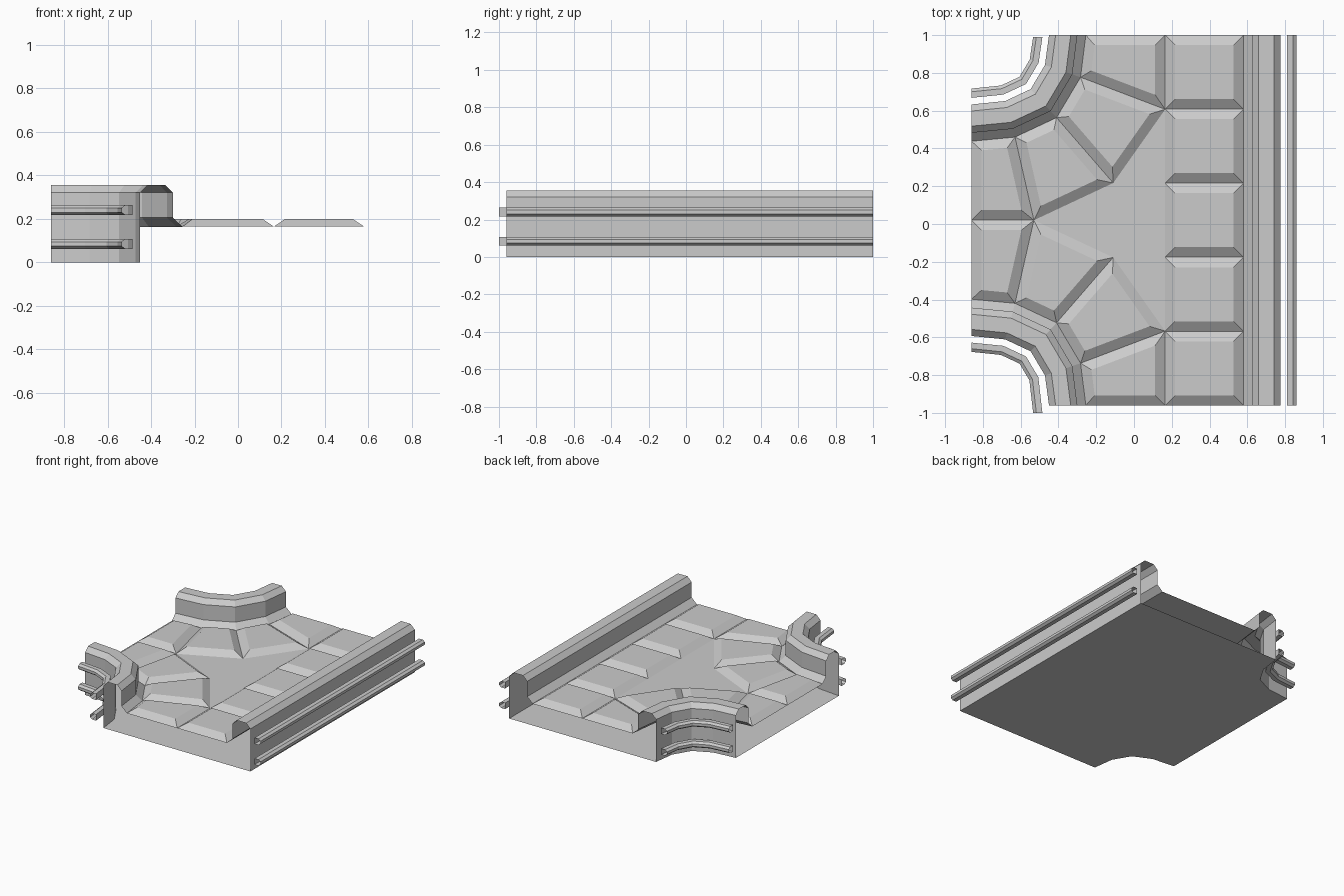
import bpy, bmesh
from mathutils import Vector

if "Cube" in bpy.data.objects:
    bpy.data.objects.remove(bpy.data.objects["Cube"])

CY = 0.02            # body is mirrored about this y
HALF = 0.98          # half length of the body
LEFT, RIGHT = -0.86, 0.58
FLOOR, TILE = 0.163, 0.20

# inner foot line of the curved corner kerb, and of the straight kerb
CORNER = [(LEFT, .418), (-.63, .44), (-.41, .543), (-.283, .757), (-.255, HALF)]
STRAIGHT = [(RIGHT, HALF), (RIGHT, -HALF)]
# kerb section: (distance outward from foot line, height)
KERB = [(0, FLOOR), (.045, .205), (.045, .32), (.08, .355), (.16, .355), (.195, .32), (.195, 0)]
# rail section
RAIL = [(.23, .023), (.262, .023), (.279, .01), (.279, -.01), (.262, -.023), (.23, -.023)]


def offset(path, t):
    """Mitred offset to the left of an open path; ends stay on the axis."""
    p = [Vector(q) for q in path]
    n = [Vector((-(b - a).y, (b - a).x)).normalized() for a, b in zip(p, p[1:])]
    out = []
    for i, q in enumerate(p):
        if i in (0, len(p) - 1):
            m = n[0] if i == 0 else n[-1]
            m = Vector((round(m.x), round(m.y)))
        else:
            m = n[i - 1] + n[i]
            m = m * 2 / m.length_squared
        out.append(q + m * t)
    return out


def flip(path):
    return [(x, -y) for x, y in path]


def sweep(bm, path, section, side=1, closed=False, dz=0):
    rings = [[bm.verts.new((p.x, p.y + CY, z + dz)) for p in offset(path, t * side)]
             for t, z in section]
    if closed:
        rings.append(rings[0])
    for a, b in zip(rings, rings[1:]):
        for i in range(len(path) - 1):
            bm.faces.new((a[i], a[i + 1], b[i + 1], b[i]))


def finish(bm, name):
    bmesh.ops.remove_doubles(bm, verts=bm.verts, dist=1e-4)
    bmesh.ops.recalc_face_normals(bm, faces=bm.faces)
    me = bpy.data.meshes.new(name)
    bm.to_mesh(me)
    bm.free()
    ob = bpy.data.objects.new(name, me)
    bpy.context.collection.objects.link(ob)
    return ob


# hull: floor, underside and the three kerbs (joining ends stay open)
bm = bmesh.new()
sweep(bm, CORNER, KERB)
sweep(bm, flip(CORNER), KERB, -1)
sweep(bm, STRAIGHT, KERB)
for t, z in (KERB[0], KERB[-1]):
    corner = [tuple(p) for p in offset(CORNER, t)]
    loop = corner + [tuple(p) for p in offset(STRAIGHT, t)] + flip(corner)[::-1]
    face = bm.faces.new([bm.verts.new((x, y + CY, z)) for x, y in loop])
    bmesh.ops.triangulate(bm, faces=[face])
finish(bm, "junction_hull")

# raised floor tiles with sloped sides
INNER = [(.165, .587), (-.11, .197), (-.53, 0)]
tiles = [
    [INNER[0], (.165, HALF), CORNER[4], CORNER[3]],
    [INNER[0], CORNER[3], CORNER[2], INNER[1]],
    [INNER[1], CORNER[2], CORNER[1], INNER[2]],
    [INNER[2], CORNER[1], CORNER[0], (LEFT, 0)],
]
tiles += [flip(t) for t in tiles]
step = 2 * HALF / 5
for i in range(5):
    y0 = -HALF + i * step
    tiles.append([(.165, y0), (RIGHT, y0), (RIGHT, y0 + step), (.165, y0 + step)])


def inset(poly, d):
    p = [Vector(q) for q in poly]
    c = sum(p, Vector((0, 0))) / len(p)
    out = []
    for i, q in enumerate(p):
        ns = []
        for a, b in ((p[i - 1], q), (q, p[(i + 1) % len(p)])):
            n = Vector((-(b - a).y, (b - a).x)).normalized()
            ns.append(n if n.dot(c - a) > 0 else -n)
        m = ns[0] + ns[1]
        out.append(q + m * (2 * d / m.length_squared))
    return out


bm = bmesh.new()
for poly in tiles:
    low = [bm.verts.new((x, y + CY, FLOOR + .001)) for x, y in poly]
    top = [bm.verts.new((p.x, p.y + CY, TILE)) for p in inset(poly, .053)]
    fs = [bm.faces.new(top)]
    for i in range(len(poly)):
        j = (i + 1) % len(poly)
        fs.append(bm.faces.new((low[i], low[j], top[j], top[i])))
    bmesh.ops.recalc_face_normals(bm, faces=fs)
    fs[0].normal_update()
    if fs[0].normal.z < 0:
        bmesh.ops.reverse_faces(bm, faces=fs)
me = bpy.data.meshes.new("floor_tiles")
bm.to_mesh(me)
bm.free()
bpy.context.collection.objects.link(bpy.data.objects.new("floor_tiles", me))

# pairs of rails floating outside each kerb
front_path = flip(CORNER[:-1] + [(CORNER[-1][0], 1.02)])
back_path = CORNER[:-1] + [(CORNER[-1][0], .97)]
for name, path, side in (("back_rails", back_path, 1), ("front_rails", front_path, -1),
                         ("right_rails", STRAIGHT, 1)):
    bm = bmesh.new()
    for z in (.084, .24):
        sweep(bm, path, RAIL, side, True, z)
    finish(bm, name)
